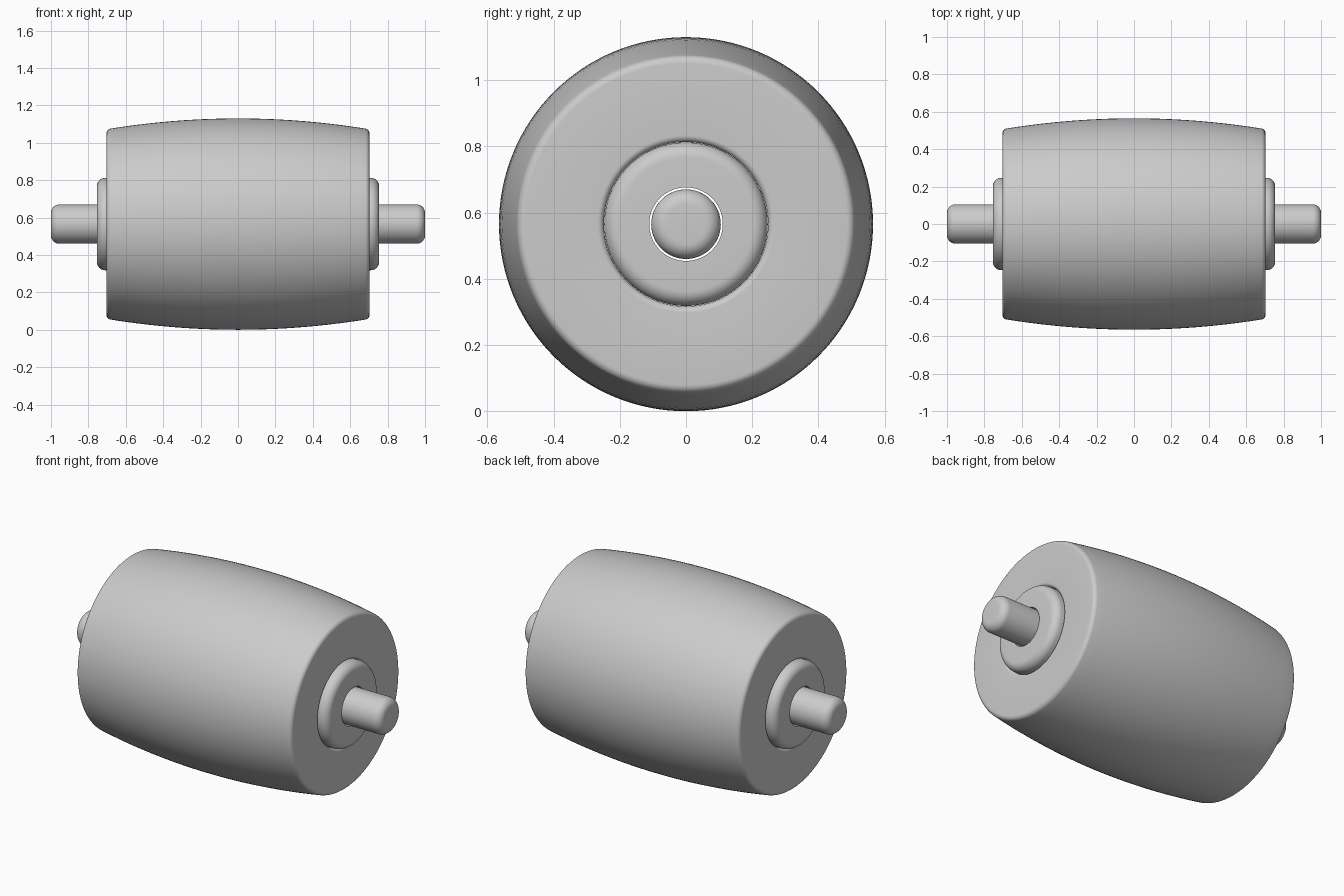
import bpy
import bmesh
import math
from mathutils import Vector, Matrix

cube = bpy.data.objects.get("Cube")
if cube:
    bpy.data.objects.remove(cube, do_unlink=True)

AXLE_HEIGHT = 0.565
SEGMENTS = 128

grey = bpy.data.materials.new("light grey")
grey.use_nodes = True
grey.diffuse_color = (0.6, 0.6, 0.6, 1)
grey.node_tree.nodes["Principled BSDF"].inputs["Base Color"].default_value = (0.6, 0.6, 0.6, 1)


def rounded(before, corner, after, radius, steps=8):
    """Points of a circular fillet at a profile corner."""
    a = (before - corner).normalized()
    b = (after - corner).normalized()
    half = a.angle(b) / 2
    centre = corner + (a + b).normalized() * radius / math.sin(half)
    reach = radius / math.tan(half)
    start = corner + a * reach - centre
    end = corner + b * reach - centre
    return [centre + start.slerp(end, i / steps).normalized() * radius
            for i in range(steps + 1)]


def lathe(name, corners, closed):
    """Revolve a profile of (x, radius, fillet) corners around the x axis."""
    pts = [Vector((x, r)) for x, r, f in corners]
    profile = []
    for i, (x, r, fillet) in enumerate(corners):
        if fillet:
            profile += rounded(pts[i - 1], pts[i], pts[(i + 1) % len(pts)], fillet)
        else:
            profile.append(pts[i])
    bm = bmesh.new()
    verts = [bm.verts.new((p.x, 0, p.y)) for p in profile]
    edges = [bm.edges.new(pair) for pair in zip(verts, verts[1:])]
    if closed:
        edges.append(bm.edges.new((verts[-1], verts[0])))
    bmesh.ops.spin(bm, geom=verts + edges, cent=(0, 0, 0), axis=(1, 0, 0),
                   angle=math.tau, steps=SEGMENTS, use_duplicate=False)
    bmesh.ops.remove_doubles(bm, verts=bm.verts, dist=0.00005)
    bmesh.ops.recalc_face_normals(bm, faces=bm.faces)
    mesh = bpy.data.meshes.new(name)
    bm.to_mesh(mesh)
    bm.free()
    mesh.shade_smooth()
    mesh.set_sharp_from_angle(angle=math.radians(35))
    mesh.materials.append(grey)
    obj = bpy.data.objects.new(name, mesh)
    obj.matrix_world = Matrix.Translation((0, 0, AXLE_HEIGHT))
    bpy.context.collection.objects.link(obj)
    return obj


# Crowned roller with a rounded rim and a bore for the bushing
half, crown, rim, bore = 0.703, 0.565, 0.507, 0.248
arc = [(half * t / 10, crown - (crown - rim) * (t / 10) ** 2, 0) for t in range(-9, 10)]
lathe("roller_body",
      [(-half, bore, 0.02), (-half, rim, 0.025)] + arc
      + [(half, rim, 0.025), (half, bore, 0.02)], True)

# Bushing, standing proud at both ends with soft outer edges
lathe("bushing", [(-0.755, 0.111, 0), (-0.755, 0.247, 0.045),
                  (0.755, 0.247, 0.045), (0.755, 0.111, 0)], True)

# Through shaft with rounded ends
lathe("shaft", [(-1, 0, 0), (-1, 0.105, 0.045),
                (1, 0.105, 0.045), (1, 0, 0)], False)
